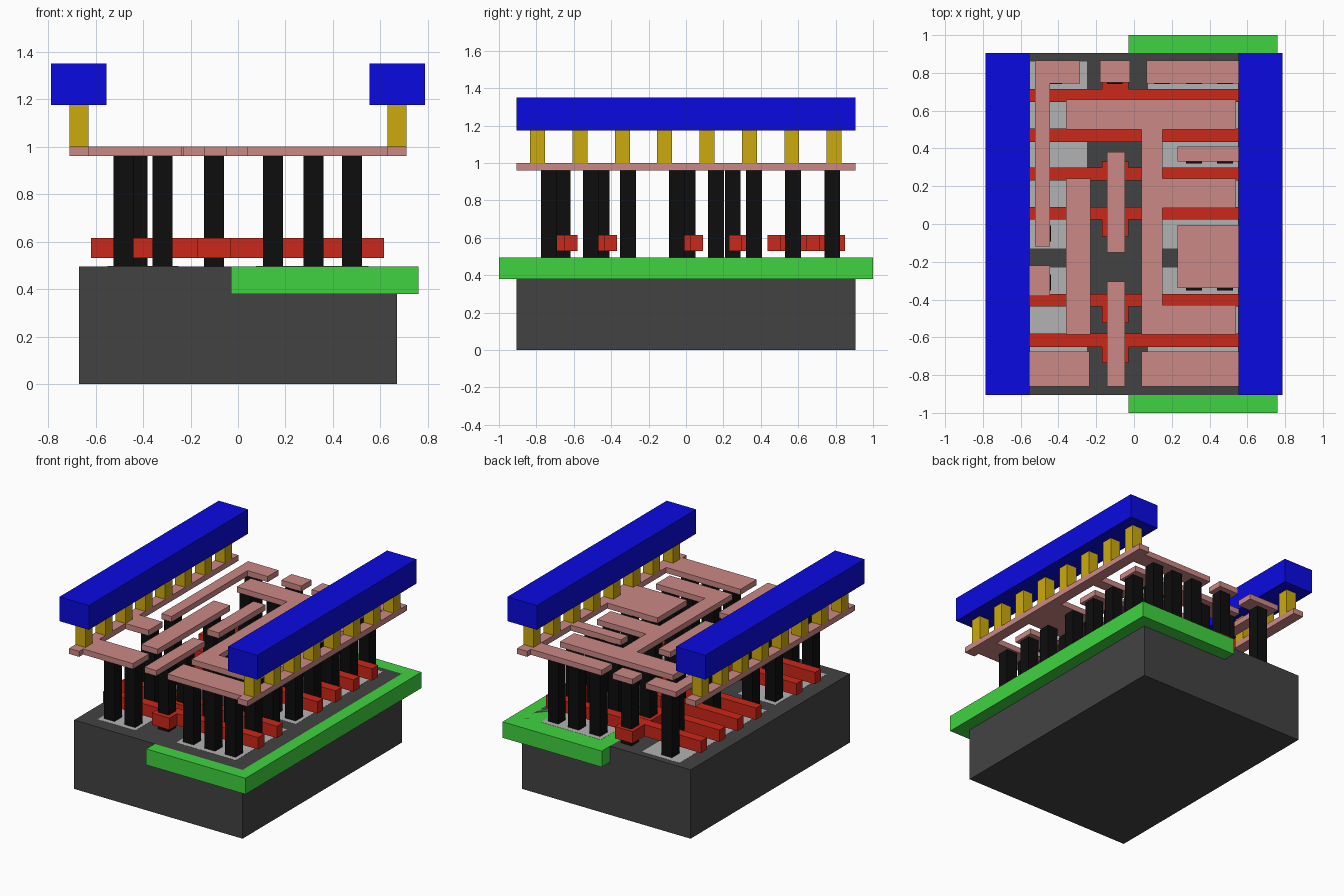
import bpy, bmesh

if "Cube" in bpy.data.objects:
    bpy.data.objects.remove(bpy.data.objects["Cube"])


def material(name, rgb):
    m = bpy.data.materials.new(name)
    m.diffuse_color = (*rgb, 1)
    m.use_nodes = True
    m.node_tree.nodes["Principled BSDF"].inputs["Base Color"].default_value = m.diffuse_color
    return m


DARK = material("dark", (0.055, 0.055, 0.055))
GREEN = material("green", (0.05, 0.65, 0.05))
GREY = material("light_grey", (0.45, 0.45, 0.45))
RED = material("red", (0.6, 0.02, 0.01))
BLACK = material("black", (0.004, 0.004, 0.004))
PINK = material("pink", (0.6, 0.25, 0.24))
GOLD = material("gold", (0.6, 0.4, 0.004))
BLUE = material("blue", (0.003, 0.003, 0.75))


def prism(name, outline, z0, z1, mat):
    """Extrude a flat outline from z0 up to z1."""
    bm = bmesh.new()
    face = bm.faces.new([bm.verts.new((x, y, z0)) for x, y in outline])
    ext = bmesh.ops.extrude_face_region(bm, geom=[face])
    verts = [v for v in ext["geom"] if isinstance(v, bmesh.types.BMVert)]
    bmesh.ops.translate(bm, verts=verts, vec=(0, 0, z1 - z0))
    bmesh.ops.recalc_face_normals(bm, faces=bm.faces)
    me = bpy.data.meshes.new(name)
    bm.to_mesh(me)
    bm.free()
    me.materials.append(mat)
    ob = bpy.data.objects.new(name, me)
    bpy.context.collection.objects.link(ob)
    return ob


def box(name, x0, x1, y0, y1, z0, z1, mat):
    return prism(name, [(x0, y0), (x1, y0), (x1, y1), (x0, y1)], z0, z1, mat)


def comb(spine_out, spine_in, y0, y1, teeth):
    """Outline of a long bar with teeth (tip x, low y, high y) on its inner side."""
    pts = [(spine_out, y1), (spine_out, y0), (spine_in, y0)]
    for tip, a, b in teeth:
        pts += [(spine_in, a), (tip, a), (tip, b), (spine_in, b)]
    return pts + [(spine_in, y1)]


TOP = 0.495
M0, M1 = 0.96, 1.0

# Substrate, well and the thin doped regions at its surface
box("substrate", -0.67, 0.67, -0.905, 0.905, 0, TOP, DARK)
box("well", -0.03, 0.76, -1, 1, 0.38, TOP, GREEN)
for x0, x1 in ((-0.55, -0.25), (0.075, 0.55)):
    for y0, y1 in ((-0.81, -0.23), (-0.13, 0.86)):
        box("diffusion", x0, x1, y0, y1, TOP - 0.06, TOP + 0.001, GREY)

# Gate bars, each with a contact pad on one side
for y0, y1, pad in ((-0.65, -0.58, -0.735), (-0.437, -0.37, -0.525),
                    (0.025, 0.09, -0.065), (0.23, 0.30, 0.33),
                    (0.435, 0.505, 0.643), (0.645, 0.715, 0.85)):
    near, far = (y0, y1) if pad < y0 else (y1, y0)
    prism("gate", [(-0.62, far), (0.615, far), (0.615, near), (-0.03, near),
                   (-0.03, pad), (-0.17, pad), (-0.17, near), (-0.62, near)],
          0.53, 0.615, RED)

# Contact pillars: row height -> column positions
P3, P2 = (0.148, 0.318, 0.481), (0.318, 0.481)
contacts = {
    -0.733: P3 + (-0.482, -0.318), -0.66: (-0.102,),
    -0.51: P3 + (-0.318,), -0.452: (-0.102,),
    -0.31: P2 + (-0.482,), -0.05: P2 + (-0.482,), 0.01: (-0.102,),
    0.16: P3 + (-0.318,), 0.25: (-0.102,), 0.363: P2,
    0.572: P3 + (-0.318, -0.102), 0.782: P3 + (-0.423, -0.102),
}
for y, xs in contacts.items():
    for x in xs:
        box("contact", x - 0.042, x + 0.042, y - 0.042, y + 0.042, TOP, M0, BLACK)

# First metal layer: supply rails with their fingers
prism("left_rail", comb(-0.71, -0.63, -0.905, 0.905,
      [(-0.235, -0.86, -0.675), (-0.445, -0.38, -0.22)]), M0, M1, PINK)
prism("right_rail", comb(0.71, 0.63, -0.905, 0.905,
      [(0.04, -0.86, -0.675), (0.23, -0.34, -0.005),
       (0.23, 0.33, 0.41), (0.065, 0.745, 0.865)]), M0, M1, PINK)

# First metal layer: inner wiring
prism("branched_wire", [(-0.36, 0.66), (-0.36, 0.50), (0.04, 0.50), (0.04, -0.585),
                        (0.54, -0.585), (0.54, -0.43), (0.15, -0.43), (0.15, 0.085),
                        (0.54, 0.085), (0.54, 0.24), (0.15, 0.24), (0.15, 0.50),
                        (0.54, 0.50), (0.54, 0.66)], M0, M1, PINK)
prism("hooked_wire", [(-0.525, 0.865), (-0.525, -0.12), (-0.445, -0.12),
                      (-0.445, 0.745), (-0.285, 0.745), (-0.285, 0.865)], M0, M1, PINK)
for name, x0, x1, y0, y1 in (("long_wire", -0.36, -0.23, -0.585, 0.24),
                             ("front_input_wire", -0.143, -0.048, -0.86, -0.305),
                             ("middle_input_wire", -0.143, -0.048, -0.15, 0.38),
                             ("back_input_wire", -0.18, -0.022, 0.75, 0.865)):
    box(name, x0, x1, y0, y1, M0, M1, PINK)

# Upper power beams, carried on rows of vias
for s in (-1, 1):
    box("power_beam", *sorted((s * 0.553, s * 0.787)), -0.905, 0.905, 1.175, 1.35, BLUE)
    for i in range(8):
        y = -0.793 + i * 0.2264
        box("via", *sorted((s * 0.63, s * 0.71)), y - 0.04, y + 0.04, M1, 1.175, GOLD)
